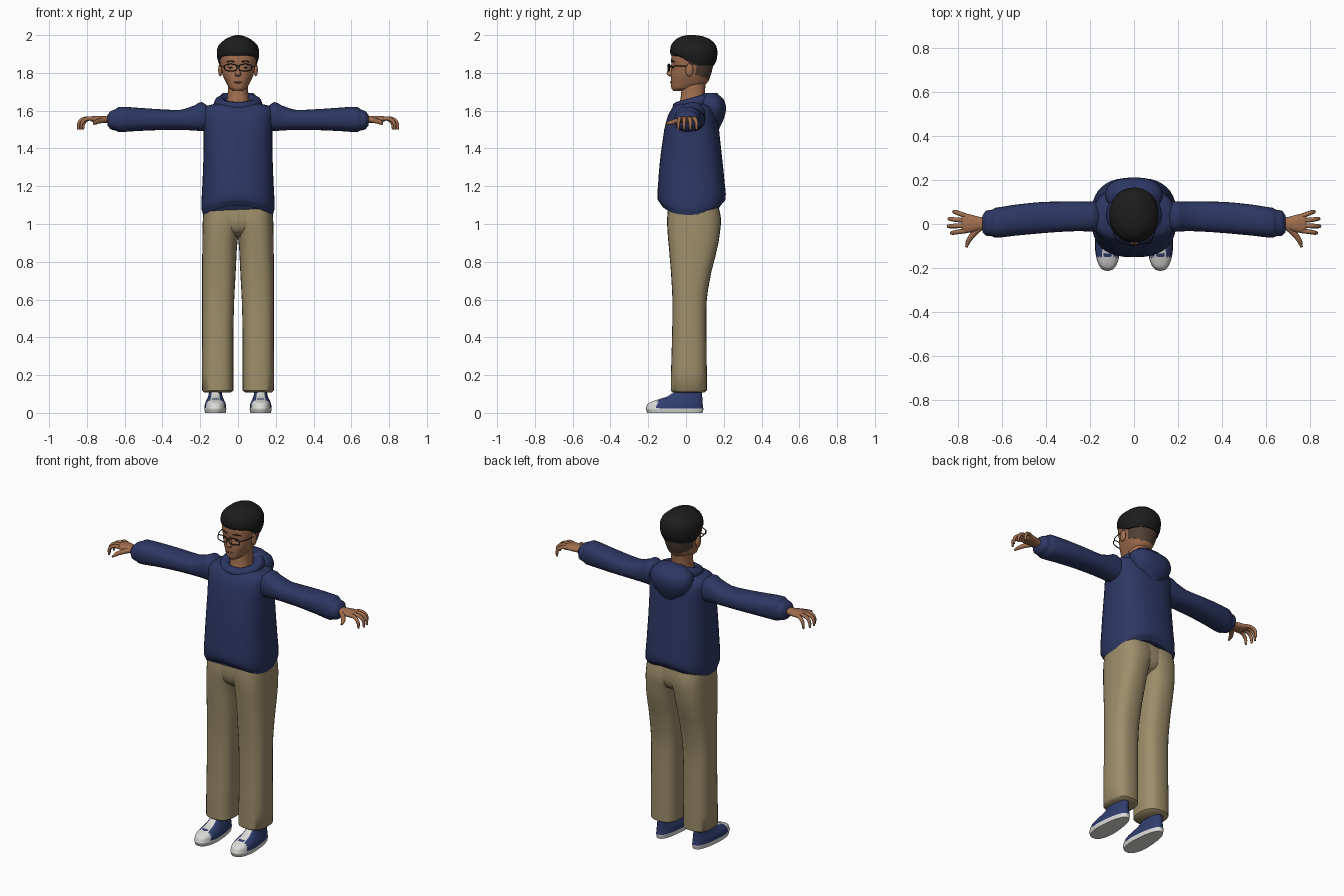
import bpy, bmesh, math
from mathutils import Vector

cube = bpy.data.objects.get("Cube")
if cube:
    bpy.data.objects.remove(cube, do_unlink=True)


def material(name, rgb):
    m = bpy.data.materials.new(name)
    m.use_nodes = True
    m.diffuse_color = (*rgb, 1)
    m.node_tree.nodes["Principled BSDF"].inputs["Base Color"].default_value = (*rgb, 1)
    return m


NAVY = material("navy cloth", (0.026, 0.038, 0.125))
KHAKI = material("khaki cloth", (0.34, 0.27, 0.145))
SKIN = material("skin", (0.36, 0.16, 0.08))
HAIR = material("black hair", (0.012, 0.012, 0.012))
FADE = material("short hair", (0.085, 0.052, 0.036))
WHITE = material("white rubber", (0.7, 0.7, 0.68))
SHOE = material("blue canvas", (0.03, 0.048, 0.16))
FRAME = material("dark frame", (0.02, 0.018, 0.016))
LIP = material("lips", (0.26, 0.1, 0.06))


def finish(name, bm, mats, rule=None, mirror=False, angle=50):
    bmesh.ops.recalc_face_normals(bm, faces=bm.faces)
    if rule:
        for f in bm.faces:
            f.material_index = rule(f.calc_center_median(), f.normal)
    mesh = bpy.data.meshes.new(name)
    bm.to_mesh(mesh)
    bm.free()
    for m in mats:
        mesh.materials.append(m)
    mesh.polygons.foreach_set("use_smooth", [True] * len(mesh.polygons))
    mesh.set_sharp_from_angle(angle=math.radians(angle))
    ob = bpy.data.objects.new(name, mesh)
    bpy.context.collection.objects.link(ob)
    if mirror:
        mod = ob.modifiers.new("mirror", "MIRROR")
        mod.use_mirror_merge = False
    return ob


def smooth_rings(rings, steps):
    """Fill in rings along a spline; the height stays linear."""
    out = []
    for i in range(len(rings) - 1):
        a, b = rings[max(i - 1, 0)], rings[i]
        c, d = rings[i + 1], rings[min(i + 2, len(rings) - 1)]
        for s in range(steps):
            t = s / steps
            r = [b[0] + (c[0] - b[0]) * t]
            for p, q, u, v in zip(a[1:], b[1:], c[1:], d[1:]):
                r.append(q + t / 2 * (u - p + t * (2 * p - 5 * q + 4 * u - v
                                                   + t * (3 * (q - u) + v - p))))
            out.append(r)
    return out + [list(rings[-1])]


def loft(name, rings, mats, axis="z", e=2.3, n=28, steps=3, tweak=None, **kw):
    """Rings are (position, low u, high u, low v, high v)."""
    bm = bmesh.new()
    loops = []
    for t, u0, u1, v0, v1 in smooth_rings(rings, steps):
        loop = []
        for k in range(n):
            c, s = math.cos(math.tau * k / n), math.sin(math.tau * k / n)
            u = (u0 + u1) / 2 + (u1 - u0) / 2 * math.copysign(abs(c) ** (2 / e), c)
            v = (v0 + v1) / 2 + (v1 - v0) / 2 * math.copysign(abs(s) ** (2 / e), s)
            co = Vector((u, v, t) if axis == "z" else (t, u, v))
            loop.append(bm.verts.new(tweak(co) if tweak else co))
        loops.append(loop)
    for a, b in zip(loops, loops[1:]):
        for k in range(n):
            bm.faces.new((a[k], a[(k + 1) % n], b[(k + 1) % n], b[k]))
    bm.faces.new(loops[0])
    bm.faces.new(loops[-1])
    return finish(name, bm, mats, **kw)


def ellipsoid(name, center, size, mat, mirror=False):
    bm = bmesh.new()
    bmesh.ops.create_uvsphere(bm, u_segments=16, v_segments=10, radius=1)
    for v in bm.verts:
        v.co = Vector(center) + Vector(size) * v.co
    return finish(name, bm, [mat], mirror=mirror)


def ellipsoid_scale(v, s):
    return Vector((v.x * s.x, v.y * s.y, v.z * s.z))


def blob(name, center, size, mat, mirror=False):
    bm = bmesh.new()
    bmesh.ops.create_uvsphere(bm, u_segments=16, v_segments=10, radius=1)
    for v in bm.verts:
        v.co = Vector(center) + ellipsoid_scale(v.co, Vector(size))
    return finish(name, bm, [mat], mirror=mirror)


def tube(name, points, radii, mat, cyclic=False, sides=(1,)):
    curve = bpy.data.curves.new(name, "CURVE")
    curve.dimensions = "3D"
    curve.bevel_depth = 1
    curve.bevel_resolution = 3
    curve.resolution_u = 5
    curve.use_fill_caps = True
    for side in sides:
        sp = curve.splines.new("BEZIER")
        sp.bezier_points.add(len(points) - 1)
        sp.use_cyclic_u = cyclic
        for bp, (x, y, z), r in zip(sp.bezier_points, points, radii):
            bp.co = (x * side, y, z)
            bp.radius = r
            bp.handle_left_type = bp.handle_right_type = "AUTO"
    curve.materials.append(mat)
    ob = bpy.data.objects.new(name, curve)
    bpy.context.collection.objects.link(ob)


BOTH = (1, -1)


# Sweatshirt body, with a hem that dips at the sides
def hem(co):
    w = min(1, max(0, (1.22 - co.z) / 0.12))
    co.z -= 0.055 * w * (co.x / 0.19) ** 2
    return co


loft("sweatshirt", [(1.1, -.185, .185, -.13, .185), (1.13, -.194, .194, -.15, .21),
                    (1.22, -.188, .188, -.147, .204), (1.36, -.183, .183, -.135, .19),
                    (1.5, -.182, .182, -.115, .175), (1.57, -.188, .188, -.097, .165),
                    (1.62, -.178, .178, -.07, .145), (1.645, -.1, .1, -.035, .11)],
     [NAVY], e=2.6, n=40, tweak=hem)

# Hood bag on the back and rolled collar
loft("hood", [(1.5, -.03, .03, .12, .175), (1.55, -.1, .1, .08, .198),
              (1.61, -.13, .13, .06, .212), (1.66, -.12, .12, .06, .2),
              (1.693, -.08, .08, .09, .165)], [NAVY])
turns = [math.tau * k / 12 for k in range(12)]
tube("collar", [(.095 * math.sin(a), .04 - .085 * math.cos(a), 1.64 - .02 * math.cos(a))
                for a in turns], [.031 - .004 * math.cos(a) for a in turns], NAVY, True)

# Sleeves with gathered cuffs
loft("sleeves", [(.13, -.03, .1, 1.5, 1.6), (.19, -.035, .103, 1.492, 1.645),
                 (.23, -.033, .102, 1.495, 1.628), (.3, -.034, .102, 1.498, 1.605),
                 (.42, -.042, .1, 1.497, 1.608), (.54, -.053, .088, 1.492, 1.616),
                 (.63, -.062, .074, 1.487, 1.62), (.65, -.055, .064, 1.495, 1.607),
                 (.675, -.053, .06, 1.502, 1.597), (.69, -.038, .04, 1.52, 1.58)],
     [NAVY], axis="x", mirror=True)

# Hands
loft("palms", [(.66, -.025, .03, 1.532, 1.572), (.7, -.028, .032, 1.535, 1.572),
               (.74, -.038, .042, 1.537, 1.573), (.775, -.04, .048, 1.542, 1.57),
               (.785, -.03, .04, 1.55, 1.566)], [SKIN], axis="x", n=16, mirror=True)
fingers = {"index": (-.031, -.04, .835), "middle": (-.008, -.01, .85),
           "ring": (.016, .023, .846), "little": (.037, .055, .825)}
for label, (y0, y1, tip) in fingers.items():
    tube(label + "_fingers", [(.765, y0, 1.557), (tip - .035, (y0 + y1) / 2, 1.557),
                              (tip - .01, y1, 1.538), (tip - .004, y1, 1.5)],
         [.011, .0105, .0095, .006], SKIN, sides=BOTH)
tube("thumbs", [(.7, -.015, 1.552), (.735, -.05, 1.545), (.755, -.08, 1.537),
                (.763, -.105, 1.53)], [.015, .0135, .011, .006], SKIN, sides=BOTH)

# Trousers: two legs and the seat
loft("trouser_legs", [(.108, .04, .178, -.065, .095), (.118, .025, .19, -.08, .11),
                      (.4, .025, .19, -.074, .108), (.6, .02, .19, -.072, .11),
                      (.75, .012, .19, -.08, .135), (.87, .006, .189, -.09, .165),
                      (.95, -.004, .188, -.097, .179), (1.03, -.03, .186, -.1, .185),
                      (1.13, -.03, .18, -.09, .165)],
     [KHAKI], e=2.6, mirror=True)
loft("trouser_seat", [(.935, -.03, .03, -.05, .11), (.965, -.09, .09, -.085, .16),
                      (1.02, -.165, .165, -.099, .178), (1.13, -.18, .18, -.09, .165)],
     [KHAKI], e=2.6)


# Shoes: white sole, toe cap and tongue on blue uppers
def shoe_color(c, normal):
    toe = c.y < -.15
    tongue = abs(c.x - .12) < .022 and normal.z > .35 and -.14 < c.y < -.06
    return 1 if c.z < .024 or toe or tongue else 0


def shoe_shape(co):
    co.x = .12 + (co.x - .12) * (1 - .25 * max(0, co.y + .1) / .19)
    return co


loft("shoes", [(0, .064, .176, -.205, .088), (.02, .061, .179, -.213, .092),
               (.028, .062, .178, -.211, .091), (.05, .064, .176, -.2, .088),
               (.066, .07, .17, -.165, .087), (.085, .077, .163, -.105, .086),
               (.115, .082, .158, -.065, .085)],
     [SHOE, WHITE], n=40, e=2.5, steps=4, tweak=shoe_shape, rule=shoe_color, mirror=True)

# Neck and head, with closely cut hair at the back
loft("neck", [(1.57, -.075, .075, -.05, .11), (1.63, -.062, .062, -.035, .1),
              (1.7, -.054, .054, -.025, .1), (1.79, -.056, .056, -.025, .11)], [SKIN])


def head_color(c, normal):
    back = c.y > .05 and c.z > 1.79 - .35 * (c.y - .05)
    sideburn = c.y > .005 and c.z > 1.84
    return 1 if back or sideburn else 0


loft("head", [(1.705, -.025, .025, -.068, -.015), (1.718, -.045, .045, -.077, .05),
              (1.745, -.062, .062, -.08, .11), (1.785, -.08, .08, -.08, .13),
              (1.83, -.091, .091, -.076, .142), (1.88, -.098, .098, -.078, .15),
              (1.94, -.09, .09, -.065, .14), (1.975, -.05, .05, -.03, .1)],
     [SKIN, FADE], n=40, steps=4, rule=head_color)
blob("ears", (.094, .018, 1.815), (.011, .021, .034), SKIN, True)
loft("nose", [(1.782, -.012, .012, -.088, -.06), (1.79, -.017, .017, -.1, -.06),
              (1.8, -.014, .014, -.103, -.06), (1.82, -.009, .009, -.093, -.06),
              (1.845, -.007, .007, -.082, -.06)], [SKIN], n=12)
blob("mouth", (0, -.076, 1.75), (.022, .009, .006), LIP)
blob("eyes", (.038, -.066, 1.828), (.013, .008, .004), FRAME, True)
tube("eyebrows", [(.02, -.077, 1.858), (.04, -.073, 1.863), (.06, -.06, 1.857)],
     [.003, .004, .002], HAIR, sides=BOTH)


# Hair cap, cut higher over the forehead
def fringe(co):
    w = min(1, max(0, (1.91 - co.z) / 0.06))
    co.z += w * (.045 * min(1, max(0, (.06 - co.y) / .1)) - .012)
    return co


loft("hair", [(1.85, -.1, .1, -.07, .148), (1.875, -.109, .109, -.08, .162),
              (1.915, -.112, .112, -.084, .166), (1.95, -.1, .1, -.077, .156),
              (1.98, -.066, .066, -.052, .125), (1.995, -.032, .032, -.02, .085),
              (2.0, -.01, .01, .01, .05)], [HAIR], n=32, e=2.15, tweak=fringe)

# Glasses
tube("glasses_rims", [(.039 + sx * .031, -.094 + .006 * (sx > 0), 1.828 + sz * .016)
                      for sx, sz in ((-1, -.6), (-1, .6), (-.6, 1), (.6, 1),
                                     (1, .6), (1, -.6), (.6, -1), (-.6, -1))],
     [.0028] * 8, FRAME, True, BOTH)
tube("glasses_bridge", [(-.009, -.094, 1.834), (0, -.097, 1.837), (.009, -.094, 1.834)],
     [.0028] * 3, FRAME)
tube("glasses_arms", [(.07, -.088, 1.834), (.09, -.05, 1.836), (.099, .02, 1.838)],
     [.0025] * 3, FRAME, sides=BOTH)
